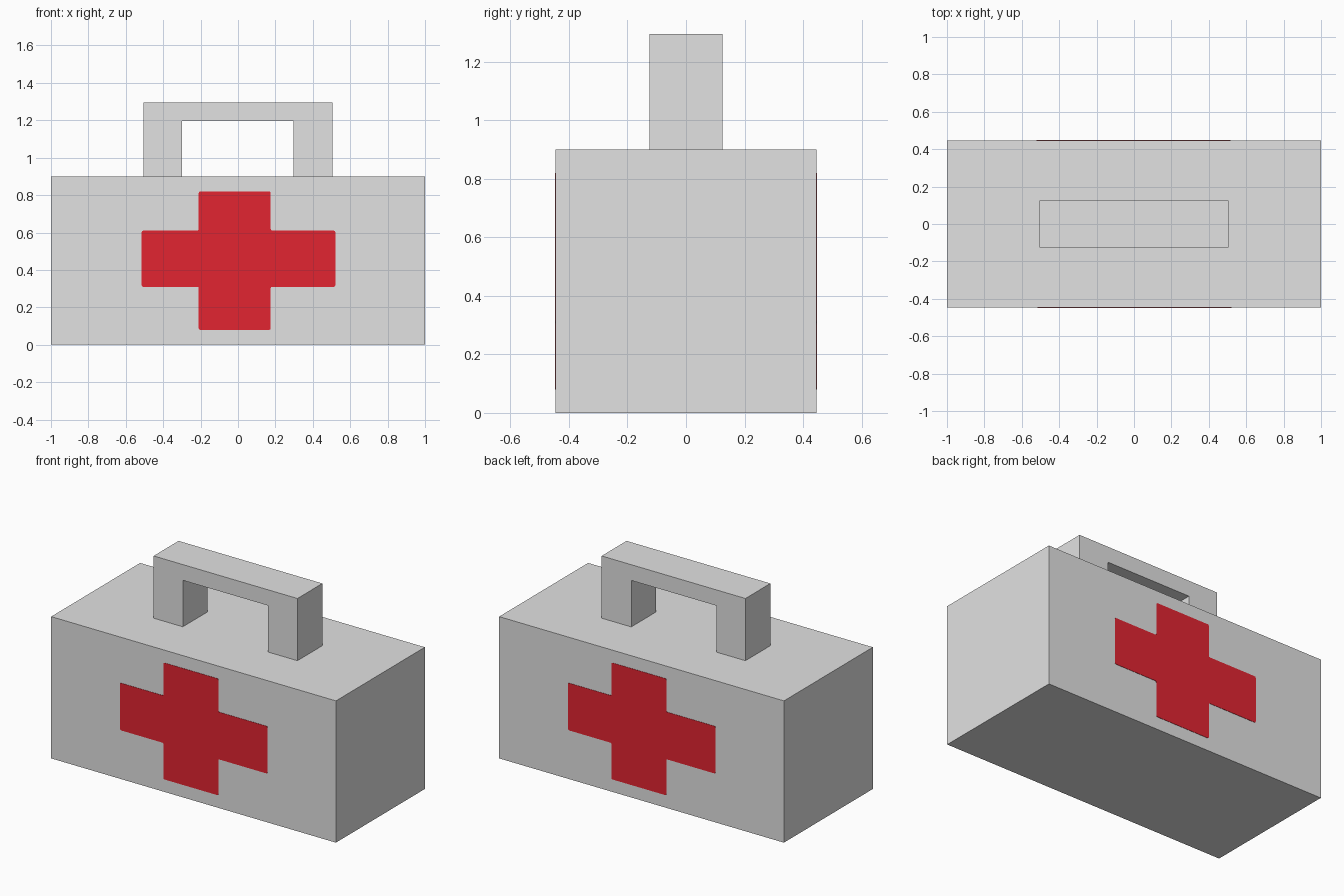
import bpy, bmesh

if "Cube" in bpy.data.objects:
    bpy.data.objects.remove(bpy.data.objects["Cube"])

def material(name, rgb):
    m = bpy.data.materials.new(name)
    m.diffuse_color = (*rgb, 1)
    m.use_nodes = True
    m.node_tree.nodes["Principled BSDF"].inputs["Base Color"].default_value = m.diffuse_color
    return m

GREY = material("light grey", (0.76, 0.76, 0.76))
RED = material("red", (0.76, 0.018, 0.031))

def extrude_profile(name, points, y0, y1, mat, bevel=0):
    """Extrude an x/z outline from y0 to y1, optionally rounding its corners."""
    bm = bmesh.new()
    face = bm.faces.new([bm.verts.new((x, y0, z)) for x, z in points])
    if bevel:
        bmesh.ops.bevel(bm, geom=bm.verts[:], offset=bevel, segments=2,
                        profile=0.5, affect='VERTICES')
    ext = bmesh.ops.extrude_face_region(bm, geom=bm.faces[:], use_keep_orig=True)
    for v in ext["geom"]:
        if isinstance(v, bmesh.types.BMVert):
            v.co.y = y1
    bmesh.ops.recalc_face_normals(bm, faces=bm.faces[:])
    me = bpy.data.meshes.new(name)
    bm.to_mesh(me)
    bm.free()
    me.materials.append(mat)
    ob = bpy.data.objects.new(name, me)
    bpy.context.collection.objects.link(ob)
    return ob

D = 0.446  # half depth of the case

# Case
extrude_profile("case", [(-1, 0), (1, 0), (1, 0.9), (-1, 0.9)], -D, D, GREY)

# Carrying handle: an arch standing on the lid
extrude_profile("handle", [(-0.505, 0.9), (-0.3, 0.9), (-0.3, 1.195), (0.297, 1.195),
                           (0.297, 0.9), (0.505, 0.9), (0.505, 1.295), (-0.505, 1.295)],
                -0.125, 0.125, GREY)

# Thin red cross on the front, and the same turned half round on the back
l, r, a, b = -0.515, 0.52, -0.21, 0.175
z0, z1, z2, z3 = 0.08, 0.31, 0.61, 0.82
cross = [(a, z0), (b, z0), (b, z1), (r, z1), (r, z2), (b, z2),
         (b, z3), (a, z3), (a, z2), (l, z2), (l, z1), (a, z1)]
for name, s in (("front_cross", 1), ("back_cross", -1)):
    extrude_profile(name, [(s * x, z) for x, z in cross],
                    -s * (D - 0.001), -s * (D + 0.002), RED, bevel=0.008)
